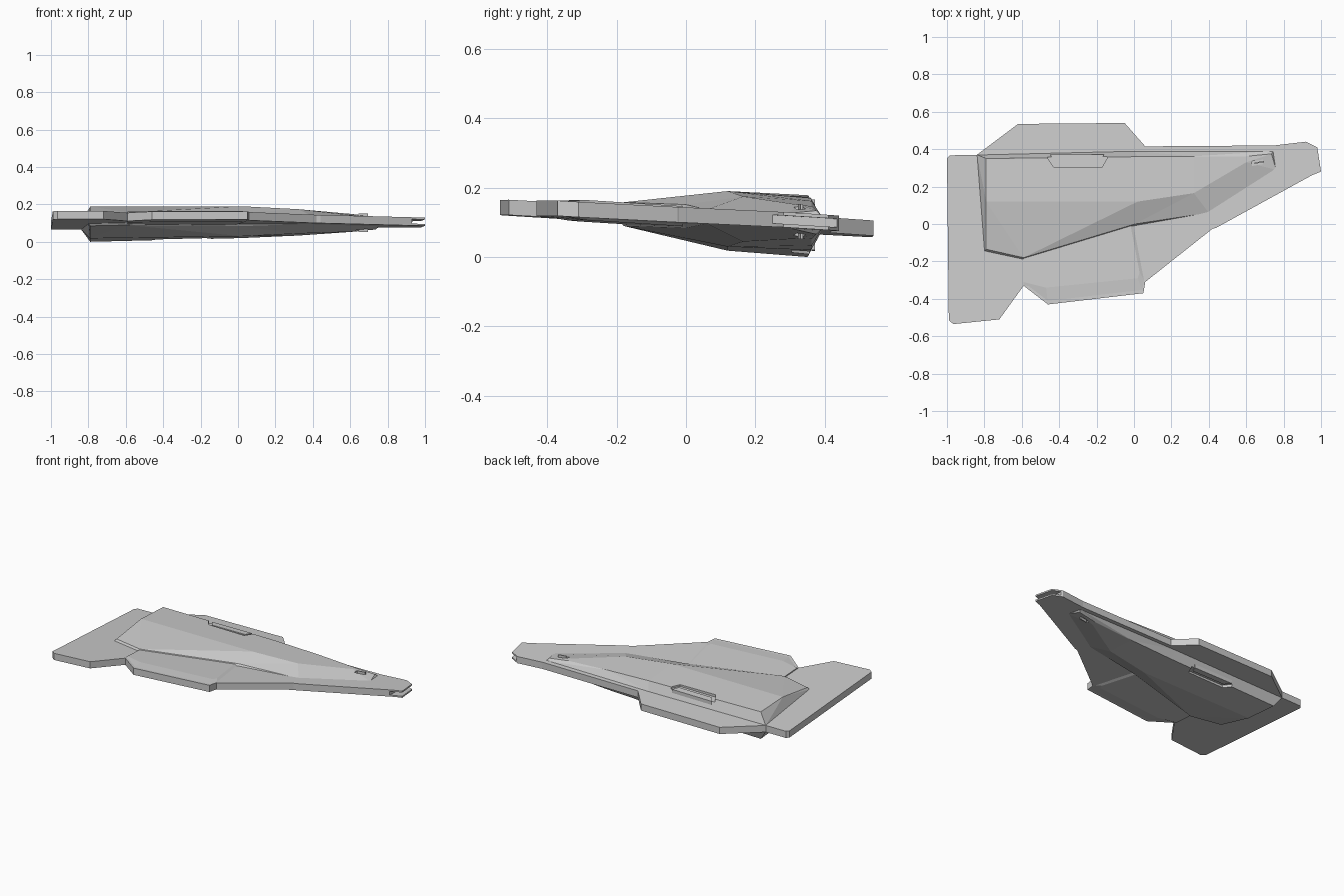
import bpy, bmesh

if "Cube" in bpy.data.objects:
    bpy.data.objects.remove(bpy.data.objects["Cube"])


def lean(x, y, h):
    # the whole craft is symmetric about a slightly tilted plane
    return (x, y, 0.117 - 0.062 * y + 0.008 * x + h)


def make(name, verts, faces):
    bm = bmesh.new()
    vs = [bm.verts.new(lean(*v)) for v in verts]
    for f in faces:
        bm.faces.new([vs[i] for i in f])
    bmesh.ops.triangulate(bm, faces=[f for f in bm.faces if len(f.verts) > 4])
    bmesh.ops.recalc_face_normals(bm, faces=bm.faces)
    me = bpy.data.meshes.new(name)
    bm.to_mesh(me)
    bm.free()
    ob = bpy.data.objects.new(name, me)
    bpy.context.collection.objects.link(ob)
    return ob


def prism(name, pts, h0, h1):
    n = len(pts)
    verts = [(x, y, h) for h in (h0, h1) for x, y in pts]
    faces = [list(range(n)), list(range(n, 2 * n))]
    faces += [[i, (i + 1) % n, n + (i + 1) % n, n + i] for i in range(n)]
    return make(name, verts, faces)


def cut(ob, cutter):
    m = ob.modifiers.new("cut", 'BOOLEAN')
    m.operation = 'DIFFERENCE'
    m.solver = 'EXACT'
    m.object = cutter
    cutter.hide_render = True
    bpy.context.view_layer.objects.active = ob
    bpy.ops.object.modifier_apply(modifier=m.name)
    bpy.data.objects.remove(cutter)


# main wing plate
outline = [(-1, .35), (-.985, .367), (-.84, .37), (-.62, .535), (-.05, .54), (.06, .415),
           (.75, .42), (.92, .44), (.98, .41), (1, .28), (.95, .26), (.44, -.02), (.42, -.025),
           (.06, -.31), (.05, -.37), (-.46, -.43), (-.59, -.33), (-.72, -.51),
           (-.965, -.535), (-.99, -.515)]
wing = prism("wing_plate", outline, -.022, .022)
# open slot in the nose
cut(wing, prism("slot_cutter", [(.93, .2), (1.05, .2), (1.05, .5), (.93, .5)], -.012, .012))

# faceted hull half: base loop, front step, then ridge points
hull = [(-.84, .37, .02), (-.80, -.145, .02), (-.59, -.19, .02), (.005, -.01, .02),
        (.40, .06, .02), (.76, .29, .02), (.745, .39, .02), (0, .39, .02),
        (-.79, -.135, .034), (-.59, -.18, .034), (.005, 0, .034),
        (-.79, .35, .089), (-.79, .12, .085), (.02, .12, .08), (.02, .36, .075),
        (.32, .165, .065), (.32, .362, .064), (.60, .33, .048), (.60, .362, .047),
        (.735, .375, .034)]
hull_faces = [(0, 1, 8, 12, 11), (1, 2, 9, 8), (2, 3, 10, 9), (8, 9, 10, 13, 12),
              (12, 13, 14, 11), (3, 4, 15, 13, 10), (13, 15, 16, 14), (4, 5, 17, 15),
              (5, 19, 17), (17, 19, 18), (15, 17, 18, 16), (5, 6, 19), (0, 11, 14, 7),
              (7, 14, 16, 18, 19, 6), (0, 1, 2, 3, 4, 5, 6, 7)]
recess = [(-.47, .41), (-.46, .35), (-.43, .305), (-.17, .305), (-.145, .35), (-.135, .41)]
ledge = [(-.45, .372), (-.42, .33), (-.18, .33), (-.16, .372)]
vent = [(.63, .31), (.69, .32), (.69, .345), (.63, .335)]
bar = [(.645, .322), (.695, .33), (.695, .337), (.645, .329)]
front = [(-.59, -.18), (-.59, -.33), (-.46, -.43), (.05, -.37), (.06, -.31), (0, 0)]
front_in = [(-.59, -.18), (-.59, -.31), (-.47, -.34), (.02, -.29), (.03, -.26), (-.02, 0)]

for s, side in ((1, "upper"), (-1, "lower")):
    body = make(side + "_hull", [(x, y, s * h) for x, y, h in hull], hull_faces)
    # side hatch recess and small nose vent
    cut(body, prism("recess_cutter", recess, s * .066, s * .12))
    cut(body, prism("vent_cutter", vent, s * .034, s * .12))
    prism(side + "_hatch_ledge", ledge, s * .05, s * .073)
    prism(side + "_vent_bar", bar, s * .03, s * .05)
    # thicker front wing panel with sloped edges
    n = len(front)
    verts = [(x, y, s * .02) for x, y in front] + [(x, y, s * .029) for x, y in front_in]
    faces = [list(range(n)), list(range(n, 2 * n))]
    faces += [[i, (i + 1) % n, n + (i + 1) % n, n + i] for i in range(n)]
    make(side + "_front_panel", verts, faces)
